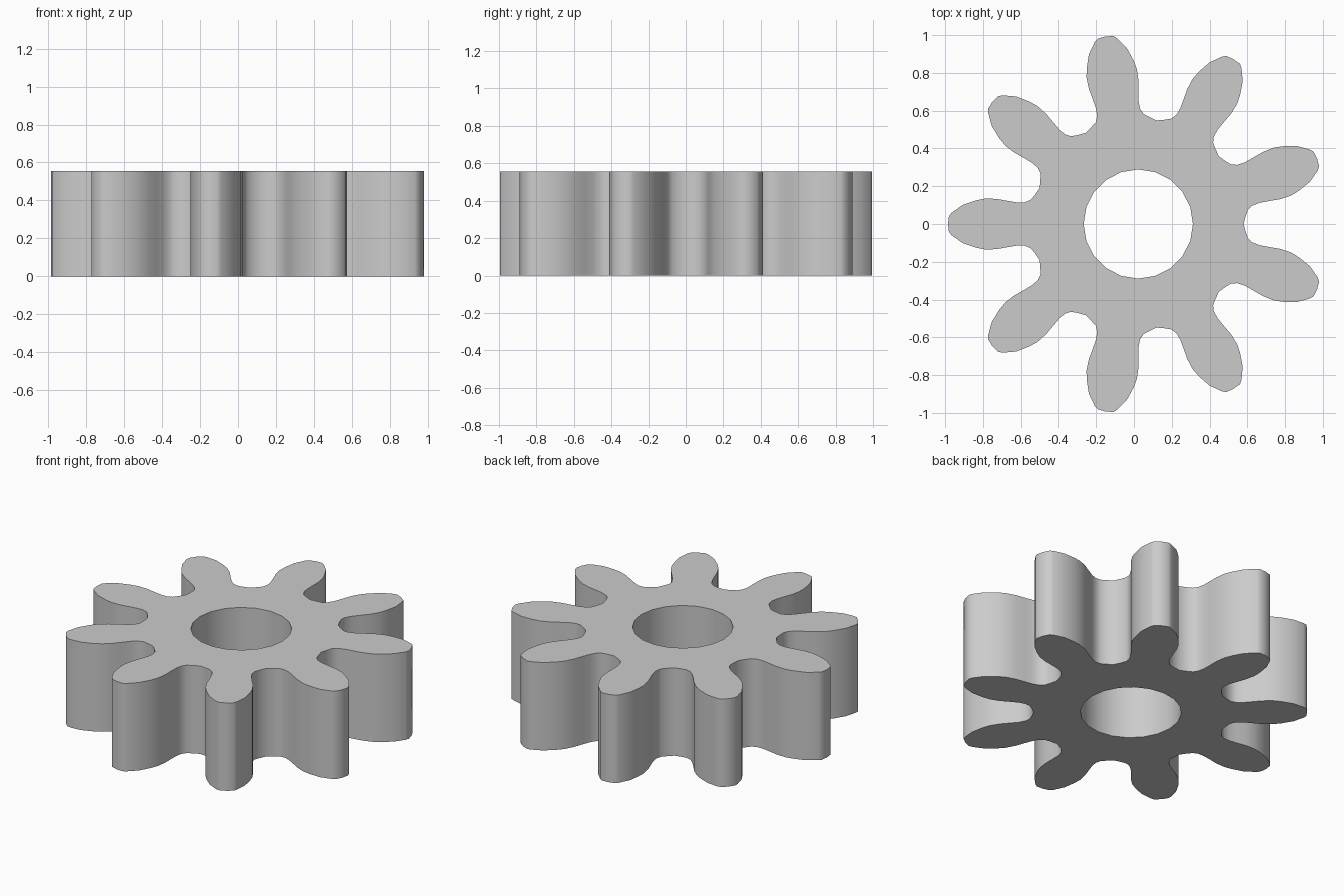
import bpy, bmesh, math
from mathutils import Matrix, Vector

cube = bpy.data.objects.get("Cube")
if cube:
    bpy.data.objects.remove(cube)

TEETH, HEIGHT = 9, 0.555
ROOT_RADIUS, BORE_RADIUS, BORE_SIDES = 0.557, 0.289, 20
CENTRE = Vector((0.023, 0, 0))

# Half a tooth, from root fillet to tip: (distance from axis, half width)
flank = [(0.548, 0.155), (0.57, 0.128), (0.60, 0.115), (0.64, 0.114), (0.69, 0.122),
         (0.75, 0.133), (0.81, 0.135), (0.86, 0.125), (0.93, 0.101), (0.988, 0.06),
         (1.003, 0.042)]
tip = [(1.008, 0)]
tooth = [(r, -w) for r, w in flank] + tip + flank[::-1]


def add_loop(bm, points):
    """Closed loop of edges through the points."""
    verts = [bm.verts.new(p) for p in points]
    return [bm.edges.new((a, b)) for a, b in zip(verts, verts[1:] + verts[:1])]


# Outline: each tooth followed by the middle of the valley after it
outline = []
for i in range(TEETH):
    turn = Matrix.Rotation(math.pi + i * math.tau / TEETH, 3, 'Z')
    valley = math.pi / TEETH
    points = tooth + [(ROOT_RADIUS * math.cos(valley), ROOT_RADIUS * math.sin(valley))]
    outline += [CENTRE + turn @ Vector((x, y, 0)) for x, y in points]

bore = [CENTRE + Matrix.Rotation(i * math.tau / BORE_SIDES, 3, 'Z') @ Vector((BORE_RADIUS, 0, 0))
        for i in range(BORE_SIDES)]

# Fill between outline and bore, then extrude upward
bm = bmesh.new()
edges = add_loop(bm, outline) + add_loop(bm, bore)
bmesh.ops.triangle_fill(bm, use_beauty=True, use_dissolve=False, edges=edges)
result = bmesh.ops.extrude_face_region(bm, geom=bm.faces[:], use_keep_orig=True)
top = [g for g in result["geom"] if isinstance(g, bmesh.types.BMVert)]
bmesh.ops.translate(bm, verts=top, vec=(0, 0, HEIGHT))
bmesh.ops.recalc_face_normals(bm, faces=bm.faces[:])
mesh = bpy.data.meshes.new("gear")
bm.to_mesh(mesh)
bm.free()

gear = bpy.data.objects.new("gear", mesh)
bpy.context.collection.objects.link(gear)

# Plain grey
grey = bpy.data.materials.new("grey")
grey.use_nodes = True
grey.diffuse_color = (0.6, 0.6, 0.6, 1)
grey.node_tree.nodes["Principled BSDF"].inputs["Base Color"].default_value = (0.6, 0.6, 0.6, 1)
mesh.materials.append(grey)

# Smooth flanks, crisp rims
bpy.ops.object.select_all(action='DESELECT')
gear.select_set(True)
bpy.context.view_layer.objects.active = gear
bpy.ops.object.shade_smooth_by_angle(angle=math.radians(35))
